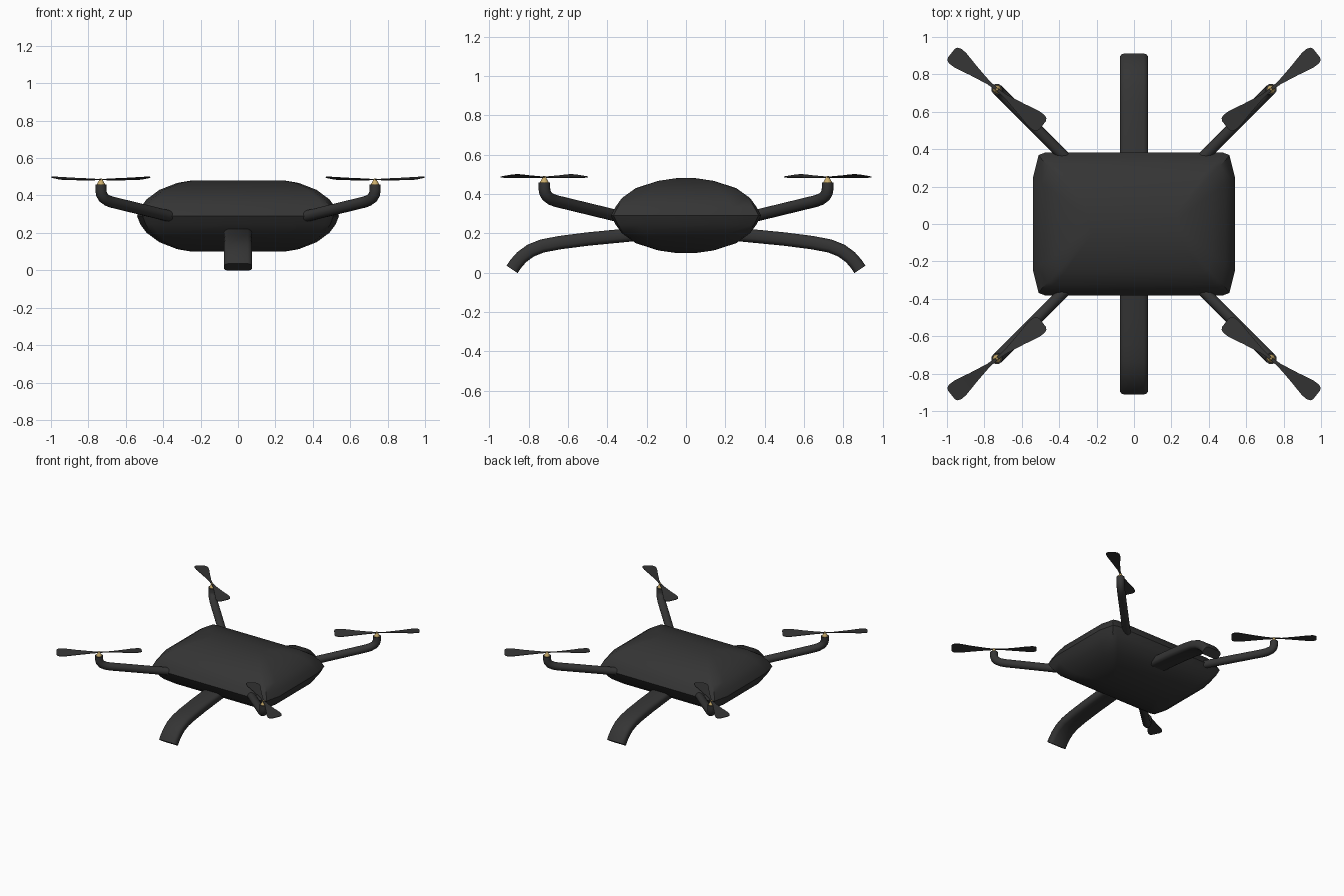
import bpy, bmesh, math
from mathutils import Vector

if "Cube" in bpy.data.objects:
    bpy.data.objects.remove(bpy.data.objects["Cube"])


def material(name, rgb):
    m = bpy.data.materials.new(name)
    m.diffuse_color = (*rgb, 1)
    m.use_nodes = True
    m.node_tree.nodes["Principled BSDF"].inputs["Base Color"].default_value = m.diffuse_color
    return m


DARK = material("dark_grey", (0.035, 0.035, 0.035))
GOLD = material("gold", (0.6, 0.42, 0.15))


def loft(name, rings, mat, angle=35):
    """Skin a list of equal-length closed rings and cap both ends."""
    bm = bmesh.new()
    vs = [[bm.verts.new(p) for p in ring] for ring in rings]
    n = len(vs[0])
    for a, b in zip(vs, vs[1:]):
        for i in range(n):
            bm.faces.new((a[i], a[(i + 1) % n], b[(i + 1) % n], b[i]))
    bm.faces.new(vs[0])
    bm.faces.new(vs[-1])
    bmesh.ops.recalc_face_normals(bm, faces=bm.faces)
    me = bpy.data.meshes.new(name)
    bm.to_mesh(me)
    bm.free()
    ob = bpy.data.objects.new(name, me)
    bpy.context.collection.objects.link(ob)
    me.materials.append(mat)
    bpy.ops.object.select_all(action='DESELECT')
    ob.select_set(True)
    bpy.context.view_layer.objects.active = ob
    bpy.ops.object.shade_smooth_by_angle(angle=math.radians(angle))
    return ob


def sweep(name, path, side, section, mat, angle=40):
    """Sweep a 2D section along a planar path; side is the plane's normal."""
    pts = [Vector(p) for p in path]
    side = Vector(side).normalized()
    rings = []
    for i, p in enumerate(pts):
        tan = pts[min(i + 1, len(pts) - 1)] - pts[max(i - 1, 0)]
        up = side.cross(tan).normalized()
        rings.append([p + side * u + up * v for u, v in section])
    return loft(name, rings, mat, angle)


def circle(r, n):
    return [(r * math.cos(2 * math.pi * i / n), r * math.sin(2 * math.pi * i / n))
            for i in range(n)]


# Body: rounded-rectangle rings, mirrored about the waist seam
MID = 0.29
levels = [(0.0, 0.54, 0.382), (0.045, 0.522, 0.358), (0.09, 0.488, 0.325),
          (0.14, 0.42, 0.255), (0.177, 0.325, 0.14), (0.19, 0.25, 0.05)]
levels = [(-h, a, b) for h, a, b in reversed(levels[1:])] + levels
corner = [(1, 0.65), (0.945, 0.965), (0.88, 1)]
outline = (corner + [(-x, y) for x, y in reversed(corner)]
           + [(-x, -y) for x, y in corner] + [(x, -y) for x, y in reversed(corner)])
loft("body", [[(a * x, b * y, MID + h) for x, y in outline] for h, a, b in levels], DARK)

# Landing legs: flat rounded bars curving down to the ground
leg_path = [(0.2, 0.2), (0.345, 0.186), (0.5, 0.171), (0.64, 0.153), (0.73, 0.136),
            (0.79, 0.112), (0.835, 0.079), (0.865, 0.045), (0.884, 0.017)]
q = [(0.075, 0.014), (0.068, 0.027), (0.052, 0.034)]
leg_section = (q + [(-u, v) for u, v in reversed(q)]
               + [(-u, -v) for u, v in q] + [(u, -v) for u, v in reversed(q)])
for s, label in ((-1, "front"), (1, "back")):
    sweep(label + "_leg", [(0, s * y, z) for y, z in leg_path], (1, 0, 0), leg_section, DARK)

# Arms, motor caps and propellers at the four corners
HX, HY = 0.733, 0.72
arm_path = [(-0.43, 0.274), (-0.06, 0.364), (-0.035, 0.373), (-0.014, 0.388),
            (-0.003, 0.408), (0, 0.428), (0, 0.458)]
# blade stations: distance from hub, half width, pitch rise, centre height
blade = [(0.0, 0.007, 0.002, 0.485), (0.06, 0.011, 0.003, 0.486), (0.16, 0.03, 0.005, 0.488),
         (0.25, 0.05, 0.007, 0.491), (0.285, 0.051, 0.007, 0.492), (0.303, 0.044, 0.006, 0.492),
         (0.311, 0.03, 0.004, 0.492)]
ang = math.radians(38.5)
for sx, xl in ((-1, "left"), (1, "right")):
    for sy, yl in ((-1, "front"), (1, "back")):
        tag = f"{yl}_{xl}_"
        sweep(tag + "arm", [(sx * (HX + d), sy * (HY + d), z) for d, z in arm_path],
              (-sy, sx, 0), circle(0.03, 14), DARK)
        loft(tag + "motor_cap",
             [[(sx * HX + x, sy * HY + y, z) for x, y in circle(r, 12)]
              for r, z in ((0.022, 0.452), (0.022, 0.461), (0.012, 0.477), (0.006, 0.492))],
             GOLD)
        # Both blades in one strip, half-turn symmetric about the hub
        rings = []
        stations = [(-1, *b) for b in reversed(blade[1:])] + [(1, *b) for b in blade]
        for e, r, w, rise, z in stations:
            ring = []
            for f, t in ((-1, -0.002), (1, -0.002), (1, 0.002), (-1, 0.002)):
                k = f * e
                x = e * r * math.cos(ang) - f * w * math.sin(ang)
                y = e * r * math.sin(ang) + f * w * math.cos(ang)
                ring.append((sx * (HX + x), sy * (HY + y), z - k * rise + t))
            if r == 0:
                for i, p in enumerate(ring):
                    ring[i] = (p[0], p[1], z + (-0.002 if i < 2 else 0.002))
            rings.append(ring)
        loft(tag + "propeller", rings, DARK)
